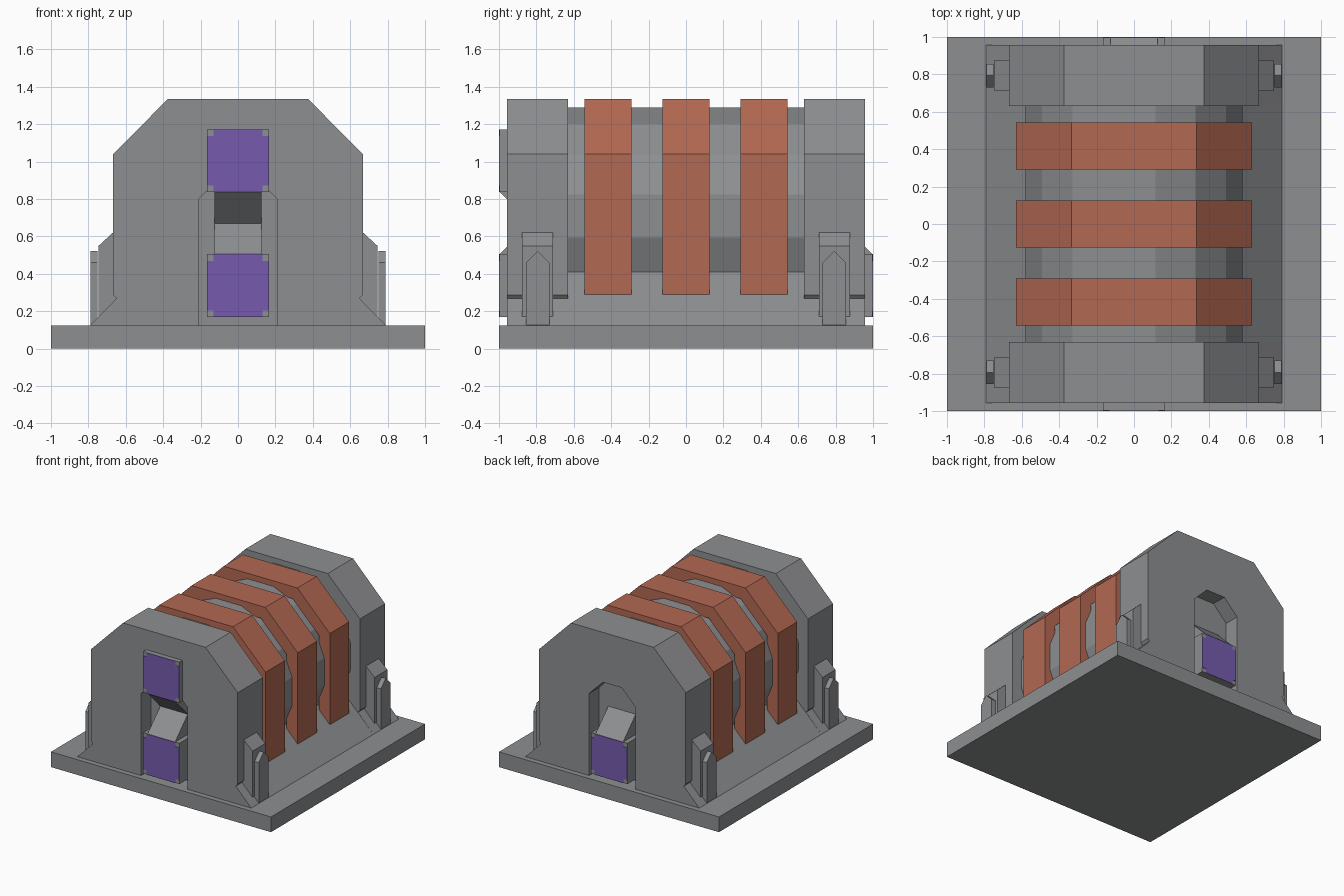
import bpy, bmesh

cube = bpy.data.objects.get("Cube")
if cube:
    bpy.data.objects.remove(cube, do_unlink=True)


def material(name, rgb):
    m = bpy.data.materials.new(name)
    m.use_nodes = True
    m.diffuse_color = (*rgb, 1)
    m.node_tree.nodes["Principled BSDF"].inputs["Base Color"].default_value = (*rgb, 1)
    return m


grey = material("steel grey", (0.27, 0.275, 0.285))
copper = material("copper orange", (0.45, 0.14, 0.085))
violet = material("violet", (0.18, 0.105, 0.42))


def finish(name, bm, mat):
    bmesh.ops.recalc_face_normals(bm, faces=bm.faces)
    mesh = bpy.data.meshes.new(name)
    bm.to_mesh(mesh)
    bm.free()
    mesh.materials.append(mat)
    ob = bpy.data.objects.new(name, mesh)
    bpy.context.collection.objects.link(ob)
    return ob


def prism(name, outline, a, b, mat, axis="y"):
    """Extrude an (x, z) outline along y, or a (y, z) outline along x."""
    bm = bmesh.new()
    place = (lambda p, d: (p[0], d, p[1])) if axis == "y" else (lambda p, d: (d, p[0], p[1]))
    face = bm.faces.new([bm.verts.new(place(p, a)) for p in outline])
    moved = bmesh.ops.extrude_face_region(bm, geom=[face])["geom"]
    shift = (0, b - a, 0) if axis == "y" else (b - a, 0, 0)
    bmesh.ops.translate(bm, vec=shift, verts=[v for v in moved if isinstance(v, bmesh.types.BMVert)])
    return finish(name, bm, mat)


def rect(w, z0, z1):
    return [(-w, z0), (w, z0), (w, z1), (-w, z1)]


def mirrored(half):
    """Close a right-hand half outline with its left-hand mirror image."""
    return half + [(-x, z) for x, z in reversed(half)]


FLOOR = 0.125
prism("base_plate", rect(1, 0, FLOOR), -1, 1, grey)

# Sloped skirt between the end walls
prism("skirt", mirrored([(0.79, FLOOR), (0.505, 0.41)]), -0.83, 0.83, grey)

# Sixteen-sided core
bm = bmesh.new()
bmesh.ops.create_cone(bm, cap_ends=True, segments=16, radius1=0.591, radius2=0.591, depth=1.4)
core = finish("core", bm, grey)
core.rotation_euler = (1.5708, 0, 0)
core.location.z = 0.71
# Put a flat side at the top
if min(abs(v.co.x) for v in core.data.vertices) < 0.01:
    core.rotation_euler.y = 0.19635

# Coil arches standing on the skirt
arch = mirrored([(0.63, 0.29), (0.63, 1.04), (0.335, 1.335)])
inner = mirrored([(0.53, 0.39), (0.53, 1.0), (0.295, 1.235)])
for i, y in enumerate((-0.417, 0, 0.417)):
    prism(f"coil_{i + 1}", arch + inner[::-1], y - 0.125, y + 0.125, copper)

# End walls: a solid inner layer and a slotted outer layer
wall = [(0.79, FLOOR), (0.65, 0.268), (0.667, 0.288), (0.667, 1.04), (0.375, 1.335)]
slot = [(0.21, FLOOR), (0.21, 0.80), (0.085, 0.925)]
for s, end in ((-1, "front"), (1, "back")):
    prism(f"{end}_wall_inner", mirrored(wall), s * 0.63, s * 0.83, grey)
    prism(f"{end}_wall_outer", mirrored(wall) + mirrored(slot)[::-1], s * 0.83, s * 0.957, grey)

    # Port blocks with a sloped wedge; the front also has an upper one
    ports = [("lower", 0.17, 0.505, 0.505, 0.67)]
    if s < 0:
        ports.append(("upper", 0.837, 1.172, 0.837, 0.67))
    for level, z0, z1, root, tip in ports:
        prism(f"{end}_{level}_block", rect(0.165, z0, z1), s * 0.83, s * 0.996, grey)
        prism(f"{end}_{level}_wedge", [(s * 0.996, root), (s * 0.83, tip), (s * 0.83, root)],
              -0.125, 0.125, grey, "x")
        # Violet panel with cut-out corners
        c = 0.035
        half = [(0.165 - c, z0), (0.165 - c, z0 + c), (0.165, z0 + c),
                (0.165, z1 - c), (0.165 - c, z1 - c), (0.165 - c, z1)]
        prism(f"{end}_{level}_panel", mirrored(half), s * 0.995, s, violet)

    # Side clamps with pointed pins
    for t, side in ((1, "left"), (-1, "right")):
        y = s * 0.793
        clamp = [(0.62, 0.25), (0.745, 0.17), (0.745, 0.55), (0.667, 0.622), (0.62, 0.622)]
        prism(f"{end}_{side}_clamp", [(t * x, z) for x, z in clamp], y - 0.083, y + 0.083, grey)
        pin = [(y - 0.063, FLOOR), (y + 0.063, FLOOR), (y + 0.063, 0.46), (y, 0.522), (y - 0.063, 0.46)]
        prism(f"{end}_{side}_pin", pin, t * 0.75, t * 0.788, grey, "x")
